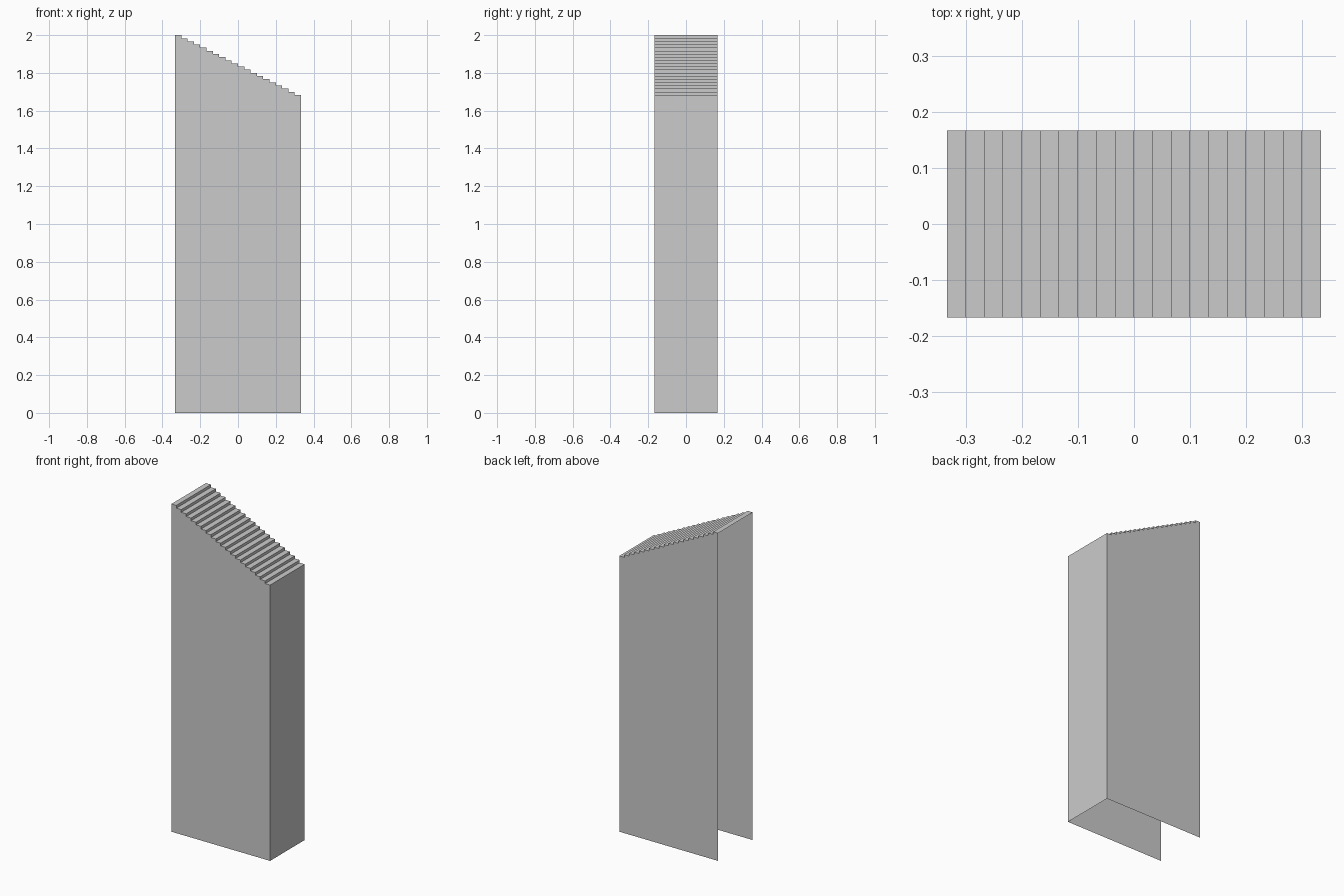
import bpy

cube = bpy.data.objects.get("Cube")
if cube:
    bpy.data.objects.remove(cube, do_unlink=True)

STEPS = 20
HALF_X, HALF_Y, TOP = 1 / 3, 1 / 6, 2.0
TREAD = 2 * HALF_X / STEPS
RISER = TREAD / 2

grey = bpy.data.materials.new("light grey")
grey.use_nodes = True
colour = (0.6, 0.6, 0.6, 1)
grey.diffuse_color = colour
grey.node_tree.nodes["Principled BSDF"].inputs["Base Color"].default_value = colour


def add_part(name, verts, faces):
    mesh = bpy.data.meshes.new(name)
    mesh.from_pydata(verts, [], faces)
    mesh.materials.append(grey)
    obj = bpy.data.objects.new(name, mesh)
    bpy.context.collection.objects.link(obj)
    return obj


def add_strip(name, line):
    """Sweep an x-z line across the full depth, one quad per segment."""
    verts = [(x, y, z) for x, z in line for y in (-HALF_Y, HALF_Y)]
    faces = [(2 * i, 2 * i + 2, 2 * i + 3, 2 * i + 1) for i in range(len(line) - 1)]
    return add_part(name, verts, faces)


# Staircase line, descending towards +x
stairs = []
for i in range(STEPS):
    x, z = -HALF_X + i * TREAD, TOP - i * RISER
    stairs += [(x, z), (x + TREAD, z)]

# Thin side panels with a stepped top edge
outline = [(-HALF_X, 0), (HALF_X, 0)] + stairs[::-1]
order = list(range(len(outline)))
add_part("front_panel", [(x, -HALF_Y, z) for x, z in outline], [order])
add_part("back_panel", [(x, HALF_Y, z) for x, z in outline], [order[::-1]])

# Stepped top and low end panel; the tall end and the bottom stay open
add_strip("stepped_top", stairs)
add_strip("end_panel", [stairs[-1], (HALF_X, 0)])
